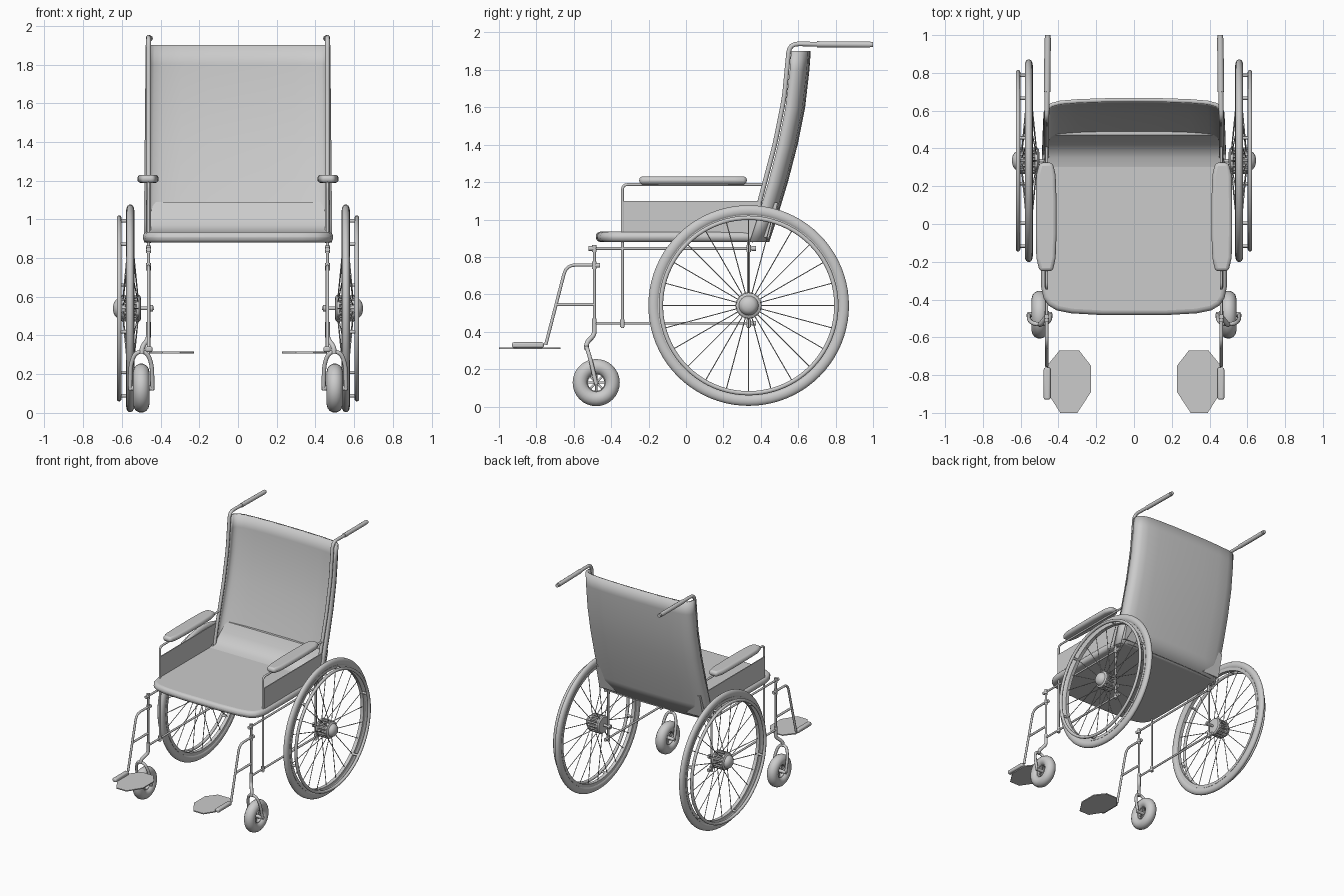
import bpy, bmesh, math
from mathutils import Vector

if "Cube" in bpy.data.objects:
    bpy.data.objects.remove(bpy.data.objects["Cube"])

def finish(name, mesh, mirror=True):
    ob = bpy.data.objects.new(name, mesh)
    bpy.context.collection.objects.link(ob)
    if mirror:
        ob.modifiers.new("Mirror", 'MIRROR').use_axis = (True, False, False)
        ob.modifiers["Mirror"].use_mirror_merge = False
    return ob

def from_bm(name, bm, mirror=True):
    bmesh.ops.recalc_face_normals(bm, faces=bm.faces)
    me = bpy.data.meshes.new(name)
    bm.to_mesh(me)
    bm.free()
    return finish(name, me, mirror)

def bend(pts, rad):
    """Round the inner corners of a path."""
    pts = [Vector(p) for p in pts]
    out = [pts[0]]
    for a, b, c in zip(pts, pts[1:], pts[2:]):
        p = b + (a - b).normalized() * min(rad, (a - b).length * .48)
        q = b + (c - b).normalized() * min(rad, (c - b).length * .48)
        for t in (0, .25, .5, .75, 1):
            out.append(p * (1 - t) ** 2 + b * 2 * t * (1 - t) + q * t * t)
    return out + [pts[-1]]

def tubes(name, paths, r, rad=0.03, res=3):
    """Round tubes along one or more paths, turned into one mesh."""
    cu = bpy.data.curves.new(name, 'CURVE')
    cu.dimensions = '3D'
    cu.bevel_depth, cu.bevel_resolution, cu.use_fill_caps = r, res, True
    for path in paths:
        pts = bend(path, rad)
        sp = cu.splines.new('POLY')
        sp.points.add(len(pts) - 1)
        for v, p in zip(sp.points, pts):
            v.co = (*p, 1)
    tmp = bpy.data.objects.new("tmp", cu)
    bpy.context.collection.objects.link(tmp)
    dg = bpy.context.evaluated_depsgraph_get()
    me = bpy.data.meshes.new_from_object(tmp.evaluated_get(dg))
    bpy.data.objects.remove(tmp)
    me.name = name
    return finish(name, me)

def lathe(name, prof, cy, cz, n=48, closed=False):
    """Spin an (x, radius) profile about an axis along x."""
    bm = bmesh.new()
    rings = [[bm.verts.new((x, cy + r * math.cos(i * math.tau / n), cz + r * math.sin(i * math.tau / n)))
              for i in range(n)] for x, r in prof]
    pairs = list(zip(rings, rings[1:])) + ([(rings[-1], rings[0])] if closed else [])
    for a, b in pairs:
        for i in range(n):
            bm.faces.new((a[i], a[(i + 1) % n], b[(i + 1) % n], b[i]))
    if not closed:
        bm.faces.new(rings[0])
        bm.faces.new(rings[-1])
    return from_bm(name, bm)

def ring(name, x, R, rx, rr, cy, cz, n=64, m=14):
    prof = [(x + rx * math.cos(k * math.tau / m), R + rr * math.sin(k * math.tau / m)) for k in range(m)]
    return lathe(name, prof, cy, cz, n, True)

def prism(name, pts, vec, bevel=0, seg=3, mirror=True):
    """Extrude a flat outline."""
    bm = bmesh.new()
    f = bm.faces.new([bm.verts.new(p) for p in pts])
    ext = bmesh.ops.extrude_face_region(bm, geom=[f])
    vs = [g for g in ext['geom'] if isinstance(g, bmesh.types.BMVert)]
    bmesh.ops.translate(bm, verts=vs, vec=vec)
    ob = from_bm(name, bm, mirror)
    if bevel:
        b = ob.modifiers.new("Bevel", 'BEVEL')
        b.width, b.segments, b.limit_method, b.angle_limit = bevel, seg, 'ANGLE', math.radians(50)
    return ob

# seat cushion with rounded front, and the fillet into the back
half = [(.46, .43), (.485, .3), (.492, 0), (.492, -.33), (.48, -.39), (.455, -.43), (.41, -.457), (.33, -.473), (.17, -.482)]
prism("seat", [(x, y, .88) for x, y in half] + [(-x, y, .88) for x, y in reversed(half)],
      (0, 0, .055), .025, 4, False)
fil = [(.28, .932), (.35, .942), (.40, .97), (.435, 1.02), (.47, 1.09), (.49, 1.09), (.445, .9)]
prism("seat_back_fillet", [(-.465, y, z) for y, z in fil], (.93, 0, 0), mirror=False)

# curved backrest shell
levels = [(.88, .445), (1.0, .485), (1.2, .545), (1.4, .597), (1.6, .637), (1.8, .66), (1.9, .667)]
sect = [(.487, -.105), (.487, -.07), (.475, -.045), (.45, -.027), (.40, -.014), (.30, -.006), (.15, -.001)]
sect = [(-x, y) for x, y in sect] + [(0, 0)] + sect[::-1]
bm = bmesh.new()
rows = [[bm.verts.new((x * (1 - .02 * (z - .88)), y0 + dy, z)) for x, dy in sect] for z, y0 in levels]
for a, b in zip(rows, rows[1:]):
    for i in range(len(a) - 1):
        bm.faces.new((a[i], a[i + 1], b[i + 1], b[i]))
bmesh.ops.recalc_face_normals(bm, faces=bm.faces)
if sum(f.normal.y for f in bm.faces) < 0:
    bmesh.ops.reverse_faces(bm, faces=bm.faces)
me = bpy.data.meshes.new("backrest")
bm.to_mesh(me)
bm.free()
back = finish("backrest", me, False)
s = back.modifiers.new("Solidify", 'SOLIDIFY')
s.thickness, s.offset = .02, -1

# back posts and push handles
X = .462
tubes("back_post", [[(X, .345, .88), (X, .395, 1.1), (X, .475, 1.4), (X, .525, 1.65),
                     (X, .553, 1.94), (.46, .72, 1.937)]], .013, .05)
tubes("handle_grip", [[(.46, .70, 1.937), (.457, .985, 1.935)]], .017)
tubes("handle_end", [[(.457, .97, 1.935), (.457, 1.0, 1.935)]], .014)

# armrests and side panels
tubes("armrest_frame", [[(X, -.34, .42), (X, -.34, 1.187), (X, .42, 1.187)]], .008)
arm = [(.43, -.25), (.50, -.25), (.517, -.18), (.52, -.05), (.52, .12), (.517, .26), (.50, .325),
       (.43, .325), (.415, .26), (.41, .12), (.41, -.05), (.415, -.18)]
prism("armrest_pad", [(x, y, 1.188) for x, y in arm], (0, 0, .042), .018)
prism("side_panel", [(.466, -.335, .92), (.466, .40, .92), (.466, .40, 1.1), (.466, -.335, 1.1)], (.008, 0, 0))

# side frame
tubes("side_frame", [[(X, -.515, .845), (X, .37, .845)], [(X, -.49, .445), (X, .37, .445)],
                     [(X, -.49, .38), (X, -.49, .85)], [(X, .335, .42), (X, .335, .95)]], .008)
tubes("frame_collars", [[(X, y, z - .02), (X, y, z + .02)] for y, z in
      ((-.49, .845), (-.49, .755), (-.49, .445), (-.34, .445), (.335, .445), (.335, .845))]
      + [[(X, y, z), (X, y + .025, z)] for y, z in ((-.52, .845), (-.485, .755), (.35, .845), (.35, .445))], .013)

# footrests
tubes("footrest_hanger", [[(X, -.47, .757), (X, -.64, .757), (X, -.75, .33)],
                          [(X, -.49, .545), (X, -.695, .545)]], .009, .05)
plate = [(.46, -.75), (.395, -.67), (.29, -.67), (.228, -.75), (.228, -.89), (.30, -1), (.39, -1), (.46, -.89)]
prism("footplate", [(x, y, .308) for x, y in plate], (0, 0, .008))
prism("footplate_clamp", [(.442, -.93, .314), (.442, -.76, .314), (.478, -.76, .314), (.478, -.93, .314)],
      (0, 0, .03), .01)

# caster wheels
CX, CY, CZ = .5, -.48, .128
ring("caster_tire", CX, .085, .042, .042, CY, CZ, 32)
lathe("caster_rim", [(CX - .02, .045), (CX - .02, .053), (CX + .02, .053), (CX + .02, .045)], CY, CZ, 32, True)
lathe("caster_hub", [(CX - .065, .013), (CX + .065, .013)], CY, CZ, 16)
tubes("caster_spokes", [[(CX, CY, CZ), (CX, CY + .05 * math.cos(a), CZ + .05 * math.sin(a))]
      for a in (k * math.pi / 4 for k in range(8))], .006)
tubes("caster_fork", [[(CX - .058, CY, CZ - .01), (CX - .055, -.51, .25), (CX - .03, -.53, .315),
      (CX + .03, -.53, .315), (CX + .055, -.51, .25), (CX + .058, CY, CZ - .01)]], .011, .04)
tubes("caster_stem", [[(X, -.49, .47), (X, -.49, .385), (.495, -.532, .34), (.497, -.532, .305)]], .013, .02)

# main wheels
WX, WY, WZ = .557, .335, .54
ring("tire", WX, .507, .021, .03, WY, WZ, 80)
lathe("rim", [(WX - .014, .46), (WX - .016, .485), (WX + .016, .485), (WX + .014, .46)], WY, WZ, 80, True)
ring("hand_rim", .614, .469, .012, .012, WY, WZ, 80, 10)

def on_wheel(x, r, a):
    return (x, WY + r * math.cos(a), WZ + r * math.sin(a))

tubes("hand_rim_brackets", [[on_wheel(WX, .468, a), on_wheel(.614, .468, a)]
      for a in (math.radians(15 + 60 * k) for k in range(6))], .009)
tubes("spokes", [[on_wheel((.515, .595)[k % 2], .05, k * math.tau / 24), on_wheel(WX, .465, k * math.tau / 24)]
      for k in range(24)], .0028, res=1)
lathe("hub", [(.50, .03), (.503, .062), (.512, .07), (.525, .07), (.53, .052), (.58, .052), (.585, .066),
      (.605, .066), (.612, .052), (.63, .045), (.641, .03), (.646, .01)], WY, WZ, 32)
tubes("hub_fins", [[on_wheel(.515, .062, a), on_wheel(.60, .062, a)]
      for a in (k * math.tau / 16 for k in range(16))], .008, res=1)
tubes("axle", [[(.435, WY, WZ), (.51, WY, WZ)]], .01)
tubes("axle_nut", [[(.44, WY, WZ), (.455, WY, WZ)]], .018)

# smooth shading with sharp edges kept
bpy.ops.object.select_all(action='SELECT')
bpy.context.view_layer.objects.active = back
bpy.ops.object.shade_smooth_by_angle(angle=math.radians(40))
